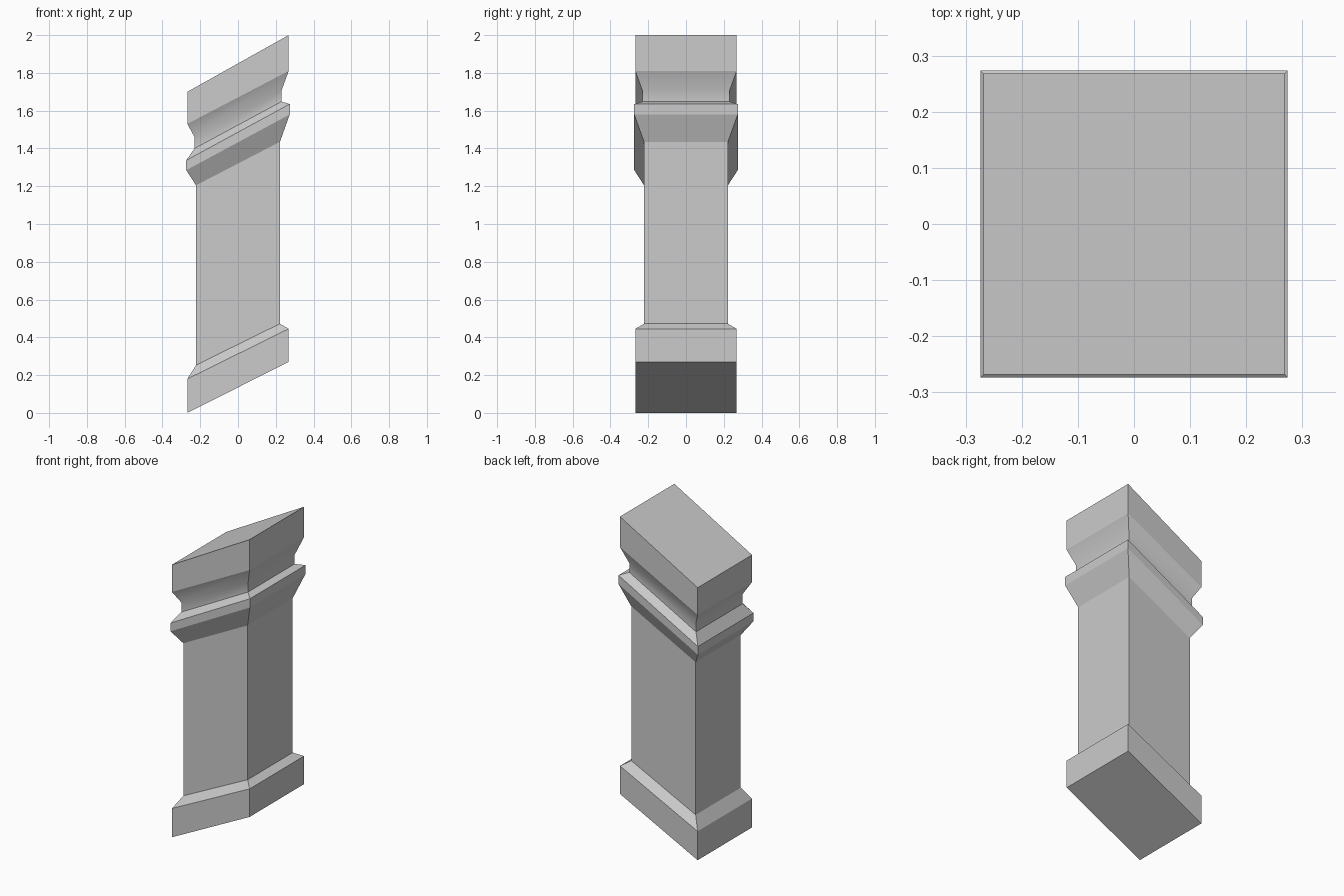
import bpy, bmesh

if "Cube" in bpy.data.objects:
    bpy.data.objects.remove(bpy.data.objects["Cube"])

# Moulding levels of the raked newel post: half width, z at left side, z at right side
base_levels = [(0.268, 0.00, 0.27), (0.268, 0.18, 0.445), (0.222, 0.253, 0.472)]
shaft_levels = [(0.222, 0.253, 0.472), (0.222, 1.205, 1.435)]
collar_levels = [(0.222, 1.205, 1.435), (0.274, 1.285, 1.58),
                 (0.274, 1.337, 1.635), (0.230, 1.40, 1.648)]
cove_levels = [(0.230, 1.40, 1.648), (0.230, 1.46, 1.705), (0.268, 1.53, 1.81)]
cap_levels = [(0.268, 1.53, 1.81), (0.268, 1.70, 2.00)]


def add_rings(bm, levels, first, smooth):
    """Stack sloped square rings, joining onto the previous ring."""
    ring = first
    for i, (w, zl, zr) in enumerate(levels):
        if i == 0 and ring:
            continue
        new = [bm.verts.new((sx * w, sy * w, zr if sx > 0 else zl))
               for sx, sy in ((-1, -1), (1, -1), (1, 1), (-1, 1))]
        if ring:
            for k in range(4):
                n = (k + 1) % 4
                f = bm.faces.new((ring[k], ring[n], new[n], new[k]))
                f.smooth = smooth
                # keep the mitred corners crisp
                bm.edges.get((ring[k], new[k])).smooth = False
        else:
            bm.faces.new(new[::-1])
        ring = new
    return ring


bm = bmesh.new()
ring = None
for levels, smooth in ((base_levels, False), (shaft_levels, False),
                       (collar_levels, False), (cove_levels, True),
                       (cap_levels, False)):
    ring = add_rings(bm, levels, ring, smooth)
bm.faces.new(ring)
for f in bm.faces:
    f.normal_update()

mesh = bpy.data.meshes.new("raked_newel_post")
bm.to_mesh(mesh)
bm.free()
post = bpy.data.objects.new("raked_newel_post", mesh)
bpy.context.collection.objects.link(post)
